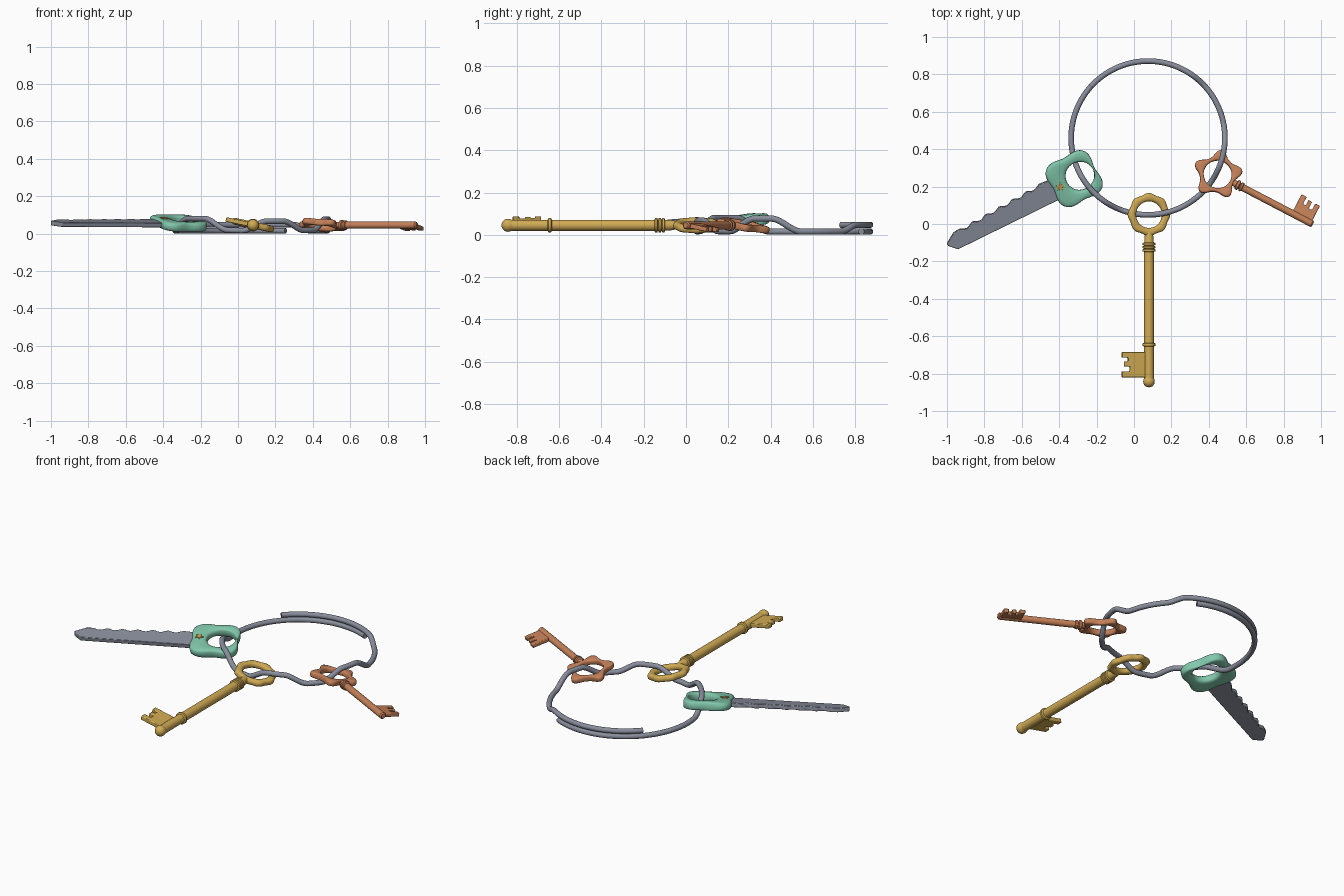
import bpy, bmesh, math
from mathutils import Matrix, Vector

if "Cube" in bpy.data.objects:
    bpy.data.objects.remove(bpy.data.objects["Cube"])

TAU = 2 * math.pi


def material(name, rgb):
    m = bpy.data.materials.new(name)
    m.diffuse_color = (*rgb, 1)
    m.use_nodes = True
    m.node_tree.nodes["Principled BSDF"].inputs["Base Color"].default_value = m.diffuse_color
    return m


STEEL = material("steel grey", (0.25, 0.27, 0.33))
GREEN = material("mint green", (0.22, 0.57, 0.41))
GOLD = material("brass yellow", (0.64, 0.41, 0.09))
COPPER = material("copper brown", (0.56, 0.22, 0.10))
ORANGE = material("star gold", (0.66, 0.34, 0.06))


def finish(name, bm, mat, matrix, bevel=0, angle=35):
    bmesh.ops.recalc_face_normals(bm, faces=bm.faces[:])
    me = bpy.data.meshes.new(name)
    bm.to_mesh(me)
    bm.free()
    me.materials.append(mat)
    ob = bpy.data.objects.new(name, me)
    bpy.context.collection.objects.link(ob)
    ob.matrix_world = matrix
    if bevel:
        b = ob.modifiers.new("Bevel", "BEVEL")
        b.width, b.segments, b.limit_method = bevel, 2, "ANGLE"
    bpy.ops.object.select_all(action="DESELECT")
    ob.select_set(True)
    bpy.context.view_layer.objects.active = ob
    bpy.ops.object.shade_smooth_by_angle(angle=math.radians(angle))
    return ob


def grid_skin(bm, rows, close_rows):
    """Join loops of points with quads."""
    vs = [[bm.verts.new(p) for p in row] for row in rows]
    n, m = len(vs), len(vs[0])
    for i in range(n if close_rows else n - 1):
        for j in range(m):
            a, b = vs[i], vs[(i + 1) % n]
            bm.faces.new((a[j], a[(j + 1) % m], b[(j + 1) % m], b[j]))
    return vs


def bow(name, outer, hole, hole_u, thick, mat, matrix, steps=120, square=0.55):
    """Key head: a rounded section swept between the hole and the outline."""
    rows = []
    for i in range(steps):
        a = TAU * i / steps
        d = Vector((math.cos(a), math.sin(a), 0))
        p, q = d * hole + Vector((hole_u, 0, 0)), d * outer(a)
        row = []
        for j in range(16):
            t = TAU * j / 16
            c, s = math.cos(t), math.sin(t)
            c = math.copysign(abs(c) ** square, c)
            s = math.copysign(abs(s) ** square, s)
            row.append(p.lerp(q, 0.5 + 0.5 * c) + Vector((0, 0, s * thick / 2)))
        rows.append(row)
    bm = bmesh.new()
    grid_skin(bm, rows, True)
    return finish(name, bm, mat, matrix, angle=50)


def turned(name, profile, mat, matrix, sides=24):
    """Revolve (u, radius) pairs around the key's length."""
    bm = bmesh.new()
    rows = [[(u, r * math.cos(TAU * j / sides), r * math.sin(TAU * j / sides))
             for j in range(sides)] for u, r in profile]
    vs = grid_skin(bm, rows, False)
    bm.faces.new(vs[0])
    bm.faces.new(vs[-1])
    return finish(name, bm, mat, matrix)


def plate(name, pts, z0, z1, mat, matrix, bevel=0.004):
    """Extrude a flat outline."""
    bm = bmesh.new()
    f = bm.faces.new([bm.verts.new((u, v, z0)) for u, v in pts])
    r = bmesh.ops.extrude_face_region(bm, geom=[f])
    bmesh.ops.translate(bm, vec=(0, 0, z1 - z0),
                        verts=[v for v in r["geom"] if isinstance(v, bmesh.types.BMVert)])
    return finish(name, bm, mat, matrix, bevel)


def frame(x, y, z, heading, roll):
    return (Matrix.Translation((x, y, z)) @ Matrix.Rotation(math.radians(heading), 4, "Z")
            @ Matrix.Rotation(math.radians(roll), 4, "X"))


def collar(u, r_in, r_out, w):
    return [(u - w, r_in), (u - w * 0.6, r_out), (u + w * 0.6, r_out), (u + w, r_in)]


def ball(u, r, start, n=8):
    return [(u - r * math.cos(a), r * math.sin(a))
            for a in (start + (math.pi - 0.1 - start) * i / n for i in range(n + 1))]


# Split wire ring that weaves through the keys: (angle, height)
heights = [(64, .015), (188, .015), (214, .08), (232, .08), (252, .018), (263, .016),
           (281, .066), (294, .066), (312, .017), (322, .017), (341, .077), (352, .077),
           (372, .015), (401, .015), (417, .047), (498, .047)]
path = []
for a in range(64, 499, 2):
    for (a0, z0), (a1, z1) in zip(heights, heights[1:]):
        if a0 <= a <= a1:
            t = (a - a0) / (a1 - a0)
            z = z0 + (z1 - z0) * t * t * (3 - 2 * t)
            break
    r = math.radians(a)
    path.append(Vector((0.075 + 0.411 * math.cos(r), 0.46 + 0.411 * math.sin(r), z)))
rows = []
for i, p in enumerate(path):
    tan = (path[min(i + 1, len(path) - 1)] - path[max(i - 1, 0)]).normalized()
    side = tan.cross(Vector((0, 0, 1))).normalized()
    up = side.cross(tan)
    rows.append([p + 0.015 * (side * math.cos(TAU * j / 14) + up * math.sin(TAU * j / 14))
                 for j in range(14)])
bm = bmesh.new()
ends = grid_skin(bm, rows, False)
bm.faces.new(ends[0])
bm.faces.new(ends[-1])
finish("wire_ring", bm, STEEL, Matrix())

# Brass key
M = frame(0.08, 0.05, 0.045, -90, -12)
bow("brass_bow", lambda a: 0.112 + 0.004 * math.cos(8 * a), 0.071, 0, 0.036, GOLD, M, square=0.8)
prof = [(0.09, 0.018), (0.12, 0.024), (0.145, 0.025)]
for u in (0.157, 0.174, 0.191):
    prof += collar(u, 0.026, 0.034, 0.008)
prof += collar(0.695, 0.026, 0.034, 0.010) + [(0.87, 0.026)] + ball(0.892, 0.031, 1.0)
turned("brass_shaft", prof, GOLD, M)
plate("brass_bit", [(.735, 0), (.735, -.148), (.765, -.148), (.765, -.115), (.785, -.115),
                    (.785, -.135), (.812, -.135), (.812, -.105), (.838, -.105),
                    (.838, -.148), (.87, -.148), (.87, 0)], -.012, .012, GOLD, M)

# Copper key
M = frame(0.447, 0.265, 0.045, -27.6, -11)
bow("copper_bow",
    lambda a: 0.096 + 0.038 * abs(math.cos(2.5 * (a - math.pi / 5))) ** 3,
    0.075, 0, 0.034, COPPER, M)
prof = [(0.085, 0.014), (0.105, 0.018)] + collar(0.122, 0.019, 0.027, 0.010)
prof += collar(0.143, 0.019, 0.025, 0.008) + [(0.568, 0.019), (0.575, 0.013)]
turned("copper_shaft", prof, COPPER, M)
plate("copper_bit", [(.447, 0), (.447, .115), (.478, .115), (.478, .072), (.494, .072),
                     (.494, .105), (.516, .105), (.516, .065), (.535, .065),
                     (.535, .105), (.563, .105), (.563, 0)], -.011, .011, COPPER, M)

# Steel key with a mint head
M = frame(-0.32, 0.242, 0.056, 207.5, -11)
bow("mint_head", lambda a: 0.141 + 0.017 * math.cos(4 * (a - math.pi / 4)),
    0.077, -0.035, 0.05, GREEN, M)
teeth = []
for i in range(37):  # scalloped cutting edge
    t = i / 36
    teeth.append((0.18 + 0.49 * t, -0.062 + 0.016 * t + 0.016 * abs(math.sin(6 * math.pi * t)) ** 1.5))
plate("steel_blade", [(.10, .062), (.10, -.055)] + teeth
      + [(.705, -.043), (.765, -.006), (.762, .008), (.725, .047)], -.012, .012, STEEL, M, 0.003)

# Small star on the mint head
star = []
for i in range(10):
    r, a = (0.024 if i % 2 == 0 else 0.011), TAU * i / 10 + math.radians(-117)
    star.append((0.086 + r * math.cos(a), r * math.sin(a)))
plate("star_badge", star, 0.022, 0.0295, ORANGE, M, 0.001)
